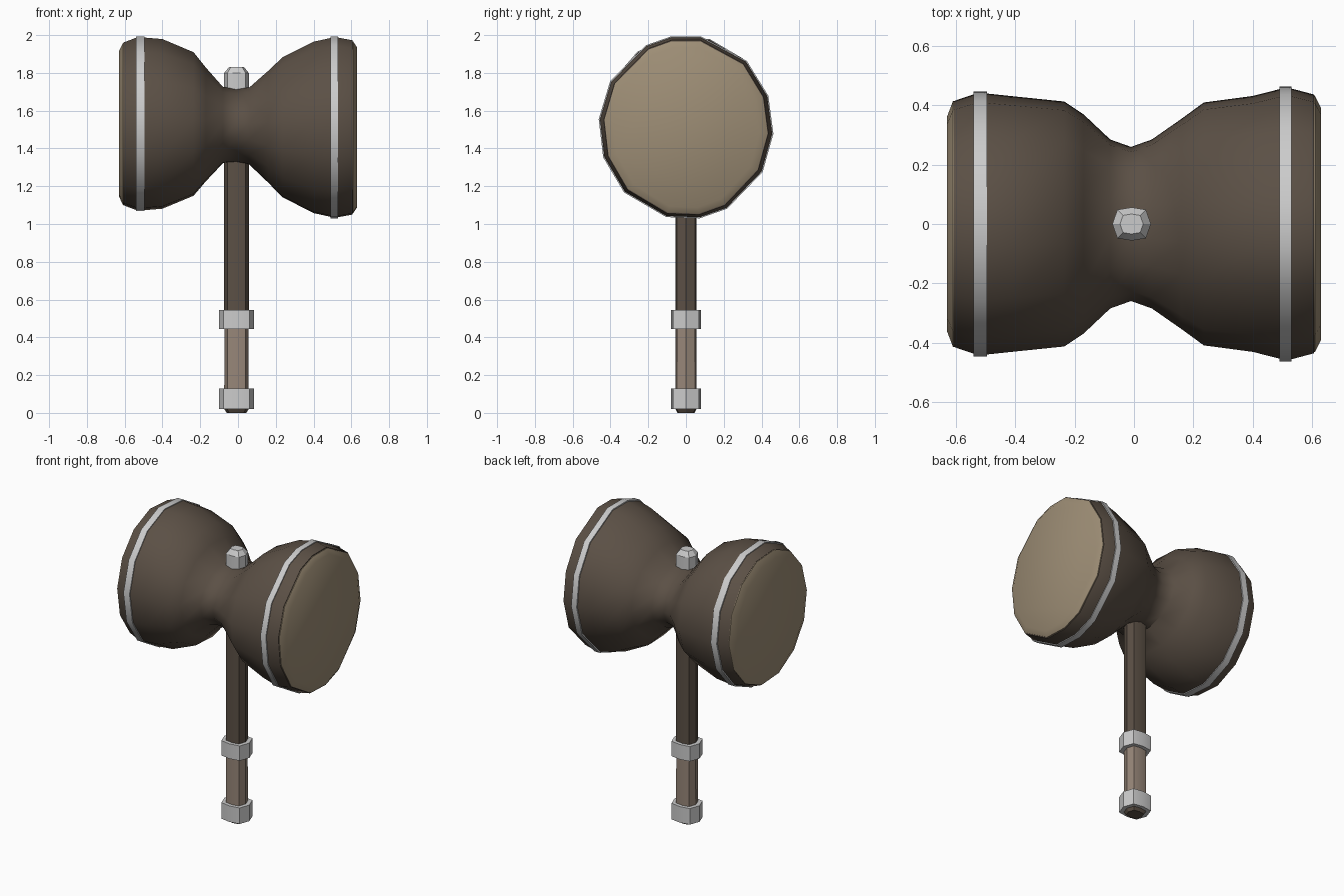
import bpy, bmesh
from math import radians, sin, cos

if "Cube" in bpy.data.objects:
    bpy.data.objects.remove(bpy.data.objects["Cube"])


def material(name, rgb):
    m = bpy.data.materials.new(name)
    m.diffuse_color = (*rgb, 1)
    m.use_nodes = True
    m.node_tree.nodes["Principled BSDF"].inputs["Base Color"].default_value = m.diffuse_color
    return m


WOOD = material("dark_wood", (0.105, 0.08, 0.06))
FACE = material("tan_face", (0.34, 0.27, 0.18))
GRIP = material("grip_leather", (0.31, 0.24, 0.19))


def loft(name, rings, mat=None, caps=True, angle=40):
    """Skin a list of equal-length point rings."""
    bm = bmesh.new()
    loops = [[bm.verts.new(p) for p in r] for r in rings]
    n = len(loops[0])
    for a, b in zip(loops, loops[1:]):
        for i in range(n):
            bm.faces.new((a[i], a[(i + 1) % n], b[(i + 1) % n], b[i]))
    if caps:
        bm.faces.new(loops[0])
        bm.faces.new(loops[-1])
    else:
        a, b = loops[-1], loops[0]
        for i in range(n):
            bm.faces.new((a[i], a[(i + 1) % n], b[(i + 1) % n], b[i]))
    bmesh.ops.recalc_face_normals(bm, faces=bm.faces)
    me = bpy.data.meshes.new(name)
    bm.to_mesh(me)
    bm.free()
    ob = bpy.data.objects.new(name, me)
    bpy.context.collection.objects.link(ob)
    if mat:
        me.materials.append(mat)
    bpy.ops.object.select_all(action='DESELECT')
    ob.select_set(True)
    bpy.context.view_layer.objects.active = ob
    bpy.ops.object.shade_smooth_by_angle(angle=radians(angle))
    return ob


# Hand-cut 14-sided outline of the head: uneven on the right, regular on the left
RIGHT = [117, 100, 80, 46, 20, -4, -29, -62, -81, -103, -135, -161, -185, -210]
LEFT = [125 - i * 360 / 14 for i in range(14)]


def head_ring(x, hy, hz, s=1.0):
    t = min(1, max(0, (x + 0.25) / 0.5))
    cz = 1.53 - 0.018 * t
    angles = [radians(l + (r - l) * t) for l, r in zip(LEFT, RIGHT)]
    return [(x, hy * s * cos(a), cz + hz * s * sin(a)) for a in angles]


# Waisted head body: x, half depth, half height
PROFILE = [(-.605, .415, .437), (-.54, .437, .462), (-.495, .44, .463),
           (-.40, .43, .455), (-.235, .413, .385), (-.17, .37, .305),
           (-.08, .285, .205), (-.01, .26, .197), (.06, .285, .207),
           (.16, .355, .30), (.235, .41, .375), (.40, .432, .46),
           (.49, .455, .48), (.53, .457, .482), (.605, .437, .468)]
loft("head_body", [head_ring(*p) for p in PROFILE], WOOD)

# Striking faces and metal bands at both ends
for side, (x0, y0, z0), (x1, y1, z1), (b0, b1, by, bz) in (
        ("left", (-.595, .415, .435), (-.63, .36, .39), (-.54, -.495, .447, .468)),
        ("right", (.595, .433, .462), (.63, .39, .43), (.49, .53, .464, .488))):
    loft(side + "_striking_face",
         [head_ring(x0, y0, z0), head_ring(x0 + (x1 - x0) * .4, y0, z0), head_ring(x1, y1, z1)], FACE)
    loft(side + "_band", [head_ring(b0, by, bz, .9), head_ring(b0, by, bz),
                          head_ring(b1, by, bz), head_ring(b1, by, bz, .9)],
         caps=False)

# Handle cross-section: rectangle with slightly bulging sides
SECTION = [(.065, 0), (.048, .048), (0, .056), (-.048, .048),
           (-.065, 0), (-.048, -.048), (0, -.056), (.048, -.048)]


def column(name, levels, mat=None):
    return loft(name, [[(x * s - .008, y * s, z) for x, y in SECTION] for z, s in levels], mat, angle=30)


column("handle_shaft", [(.5, 1), (1.42, 1)], WOOD)
column("handle_grip", [(.08, 1), (.5, .98)], GRIP)
column("upper_collar", [(.445, 1.42), (.545, 1.42)])
column("pommel_ring", [(.02, 1.42), (.128, 1.42)])
column("pommel_end", [(0, .8), (.03, 1.1)], WOOD)
column("top_cap", [(1.68, 1), (1.80, 1), (1.832, .6)])
